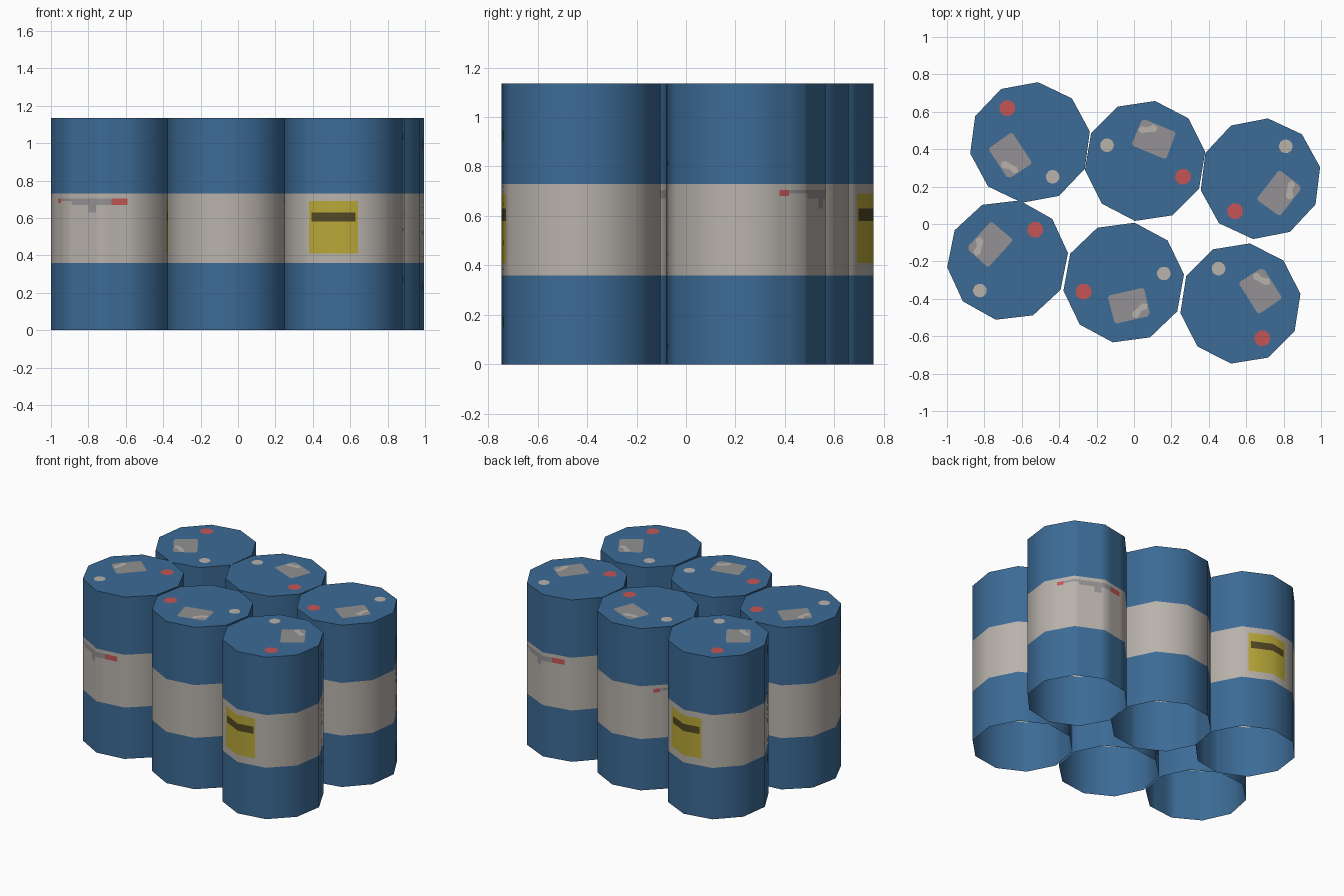
import bpy, bmesh, math
from math import radians, cos, sin

if "Cube" in bpy.data.objects:
    bpy.data.objects.remove(bpy.data.objects["Cube"])

R, HEIGHT, SIDES = 0.325, 1.135, 10
FIRST_CORNER = 31          # angle of first wall corner in the barrel's own frame


def material(name, rgb):
    m = bpy.data.materials.new(name)
    lin = [((c / 255 + 0.055) / 1.055) ** 2.4 for c in rgb]
    m.diffuse_color = (*lin, 1)
    m.use_nodes = True
    m.node_tree.nodes["Principled BSDF"].inputs["Base Color"].default_value = m.diffuse_color
    return m


MATS = [material("blue_paint", (60, 107, 150)),
        material("off_white", (184, 178, 171)),
        material("label_yellow", (184, 167, 56)),
        material("label_dark", (82, 72, 36)),
        material("red_cap", (195, 85, 86)),
        material("worn_grey", (147, 145, 147))]
BLUE, WHITE, YELLOW, DARK, RED, GREY = range(6)

# Painted wall areas: (angle from, angle to, z from, z to, colour); later ones win
AREAS = [(0, 360, 0.36, 0.73, WHITE),
         (290.8, 341.2, 0.41, 0.69, YELLOW),
         (293.5, 339, 0.58, 0.63, DARK),
         (162, 180, 0.69, 0.705, GREY),
         (180, 222, 0.67, 0.705, GREY),
         (199, 207, 0.63, 0.67, GREY),
         (154, 162, 0.68, 0.705, RED),
         (222, 238, 0.67, 0.705, RED)]


def wall_point(angle, z):
    """Point on the ten-sided wall at a given angle in degrees."""
    half = 180 / SIDES
    d = (angle - FIRST_CORNER) % (2 * half) - half
    r = R * cos(radians(half)) / cos(radians(d))
    return (r * cos(radians(angle)), r * sin(radians(angle)), z)


def wall_colour(angle, z):
    colour = BLUE
    for a0, a1, z0, z1, c in AREAS:
        if a0 <= angle % 360 <= a1 and z0 < z < z1:
            colour = c
    return colour


def barrel_mesh():
    bm = bmesh.new()
    angles = {(FIRST_CORNER + 36 * i) % 360 for i in range(SIDES)}
    levels = {0, HEIGHT}
    for a0, a1, z0, z1, _ in AREAS:
        if a1 < 360:
            angles |= {a0, a1}
        levels |= {z0, z1}
    angles, levels = sorted(angles), sorted(levels)
    n = len(angles)
    # wall, open at the bottom
    rings = [[bm.verts.new(wall_point(a, z)) for a in angles] for z in levels]
    for j in range(len(levels) - 1):
        for i in range(n):
            k = (i + 1) % n
            f = bm.faces.new((rings[j][i], rings[j][k], rings[j + 1][k], rings[j + 1][i]))
            end = angles[k] + (360 if k == 0 else 0)
            f.material_index = wall_colour((angles[i] + end) / 2, (levels[j] + levels[j + 1]) / 2)
    # lid
    bm.faces.new(rings[-1])

    # flat painted details on the lid
    def plate(points, lift, colour):
        f = bm.faces.new([bm.verts.new((x, y, HEIGHT + lift)) for x, y in points])
        f.material_index = colour

    def dot(x, r, colour):
        plate([(x + r * cos(math.tau * i / 12), r * sin(math.tau * i / 12)) for i in range(12)],
              0.002, colour)

    dot(0.22, 0.043, RED)
    dot(-0.22, 0.037, WHITE)
    plate([(-0.10, 0.06), (-0.09, 0.05), (0.09, 0.05), (0.10, 0.06),
           (0.095, 0.195), (0.085, 0.205), (-0.085, 0.205), (-0.10, 0.19)], 0.002, GREY)
    plate([(-0.098, 0.14), (-0.075, 0.13), (-0.04, 0.15), (-0.01, 0.165),
           (-0.005, 0.19), (-0.03, 0.2), (-0.06, 0.17), (-0.09, 0.165)], 0.004, WHITE)

    me = bpy.data.meshes.new("barrel")
    bm.to_mesh(me)
    bm.free()
    for m in MATS:
        me.materials.append(m)
    return me


# Two rows of three barrels, each turned differently: (x, y, turn)
PLACES = {"back_left": (-0.556, 0.436, 123.4),
          "back_middle": (0.059, 0.337, -22.5),
          "back_right": (0.676, 0.242, -128),
          "front_left": (-0.676, -0.193, 47.7),
          "front_middle": (-0.055, -0.313, 192.7),
          "front_right": (0.569, -0.425, -57.9)}

mesh = barrel_mesh()
for name, (x, y, turn) in PLACES.items():
    ob = bpy.data.objects.new("barrel_" + name, mesh)
    ob.location = (x, y, 0)
    ob.rotation_euler.z = radians(turn)
    bpy.context.collection.objects.link(ob)

# Smooth wall, sharp lid edge
bpy.context.view_layer.objects.active = ob
ob.select_set(True)
bpy.ops.object.shade_smooth_by_angle(angle=radians(50))
